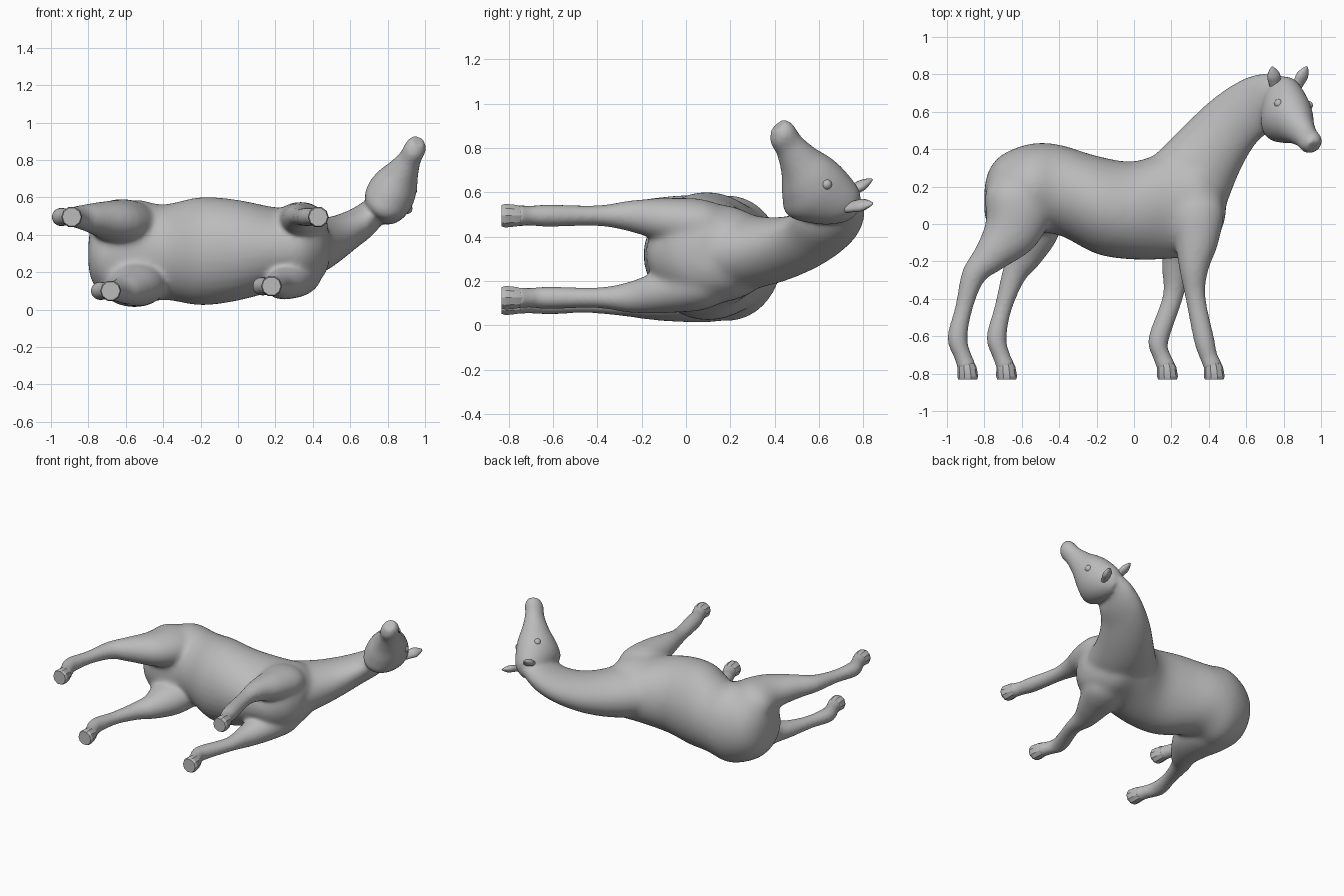
import bpy, bmesh, math
from mathutils import Vector as V

if "Cube" in bpy.data.objects:
    bpy.data.objects.remove(bpy.data.objects["Cube"])

grey = bpy.data.materials.new("plain grey")
grey.use_nodes = True
grey.diffuse_color = (0.5, 0.5, 0.5, 1)
grey.node_tree.nodes["Principled BSDF"].inputs["Base Color"].default_value = (0.5, 0.5, 0.5, 1)


def spline(a, b, c, d, t):
    return 0.5 * (2 * b + (c - a) * t + (2 * a - 5 * b + 4 * c - d) * t * t + (3 * b - a - 3 * c + d) * t ** 3)


def loft(bm, rings, sides=32, steps=4):
    """Skin a smooth closed tube over rings of (centre, half axis, half axis)."""
    n, fine = len(rings), []
    for i in range(n - 1):
        quad = [rings[max(0, min(n - 1, i + k))] for k in (-1, 0, 1, 2)]
        for s in range(steps):
            fine.append([spline(*[q[j] for q in quad], s / steps) for j in range(3)])
    fine.append(rings[-1])
    loops = []
    for c, u, v in fine:
        angles = [2 * math.pi * k / sides for k in range(sides)]
        loops.append([bm.verts.new(c + u * math.cos(a) + v * math.sin(a)) for a in angles])
    faces = [bm.faces.new(loops[0]), bm.faces.new(loops[-1])]
    for a, b in zip(loops, loops[1:]):
        for k in range(sides):
            faces.append(bm.faces.new((a[k], a[(k + 1) % sides], b[(k + 1) % sides], b[k])))
    bmesh.ops.recalc_face_normals(bm, faces=faces)


def finish(name, bm, angle=60):
    mesh = bpy.data.meshes.new(name)
    bm.to_mesh(mesh)
    bm.free()
    mesh.materials.append(grey)
    ob = bpy.data.objects.new(name, mesh)
    bpy.context.collection.objects.link(ob)
    bpy.ops.object.select_all(action='DESELECT')
    ob.select_set(True)
    bpy.context.view_layer.objects.active = ob
    bpy.ops.object.shade_smooth_by_angle(angle=math.radians(angle))
    return ob


def limb(path, depths, widths):
    """Oval rings along a path, given half sizes fore-aft and sideways."""
    rings = []
    for i, p in enumerate(path):
        d = (path[min(len(path) - 1, i + 1)] - path[max(0, i - 1)]).normalized()
        u = d.cross(V((0, 0, 1))).normalized()
        rings.append((p, u * depths[i], u.cross(d) * widths[i]))
    return rings


body = bmesh.new()

# Torso: x, top, bottom, half width
torso = [(-.80, .19, .05, .07), (-.775, .29, -.01, .16), (-.70, .375, -.05, .235),
         (-.55, .43, -.05, .285), (-.4, .425, -.06, .255), (-.2, .365, -.16, .29),
         (0, .335, -.19, .27), (.2, .4, -.185, .225), (.35, .4, -.165, .22),
         (.45, .3, -.07, .16), (.49, .19, .04, .08)]
loft(body, [(V((x, (t + b) / 2, .317 + .025 * x)), V((0, (t - b) / 2, 0)), V((0, 0, w)))
            for x, t, b, w in torso])

# Neck: crest x, y, throat x, y, side centre, half width
neck = [(.1, .36, .44, -.06, .33, .19), (.27, .53, .52, .17, .335, .155), (.42, .67, .59, .33, .37, .128),
        (.57, .77, .66, .44, .43, .11), (.70, .805, .73, .50, .50, .105), (.80, .79, .77, .56, .555, .08)]
loft(body, [(V(((tx + bx) / 2, (ty + by) / 2, z)), V(((tx - bx) / 2, (ty - by) / 2, 0)), V((0, 0, w)))
            for tx, ty, bx, by, z, w in neck])

# Head, turned to the side: centre, half depth, half width
nose = V((.33, -.63, .70)).normalized()
side = V((.85, 0, -.52))
side = (side - nose * side.dot(nose)).normalized()
crown = nose.cross(side)
head = [(.77, .745, .50, .05, .05), (.785, .69, .535, .12, .10), (.807, .588, .597, .167, .13),
        (.84, .545, .665, .143, .12), (.88, .507, .737, .098, .086), (.92, .465, .81, .07, .06),
        (.948, .432, .865, .066, .058), (.96, .415, .902, .04, .038)]
loft(body, [(V((x, y, z)), crown * h, side * w) for x, y, z, h, w in head])

# Each pair of legs shares heights and half sizes, from hip or shoulder to hoof top
hind_y = (.27, .13, -.05, -.18, -.28, -.45, -.61, -.71, -.765)
hind_d = (.10, .19, .15, .092, .064, .046, .053, .046, .05)
hind_w = (.09, .14, .115, .082, .058, .043, .05, .045, .05)
front_y = (.24, .08, -.09, -.25, -.4, -.62, -.71, -.765)
front_d = (.08, .15, .12, .076, .053, .054, .047, .05)
front_w = (.06, .11, .1, .07, .046, .05, .044, .05)
# Leg name, heights, depths, widths, side position at top and bottom, x positions
legs = [
    ("left_hind", hind_y, hind_d, hind_w, .43, .495, (-.56, -.61, -.66, -.775, -.86, -.91, -.944, -.914, -.893)),
    ("right_hind", hind_y, hind_d, hind_w, .18, .10, (-.52, -.56, -.55, -.59, -.645, -.70, -.735, -.707, -.685)),
    ("left_front", front_y, front_d, front_w, .44, .495, (.30, .33, .335, .32, .33, .375, .40, .425)),
    ("right_front", front_y, front_d, front_w, .21, .125, (.30, .30, .265, .225, .205, .13, .15, .175)),
]
for name, ys, depths, widths, z_top, z_low, xs in legs:
    path = [V((x, y, z_top + (z_low - z_top) * min(1, (ys[0] - y) / .5))) for x, y in zip(xs, ys)]
    loft(body, limb(path, depths, widths), 24)

    # Hoof: faceted, flaring towards a flat sole
    bm = bmesh.new()
    loft(bm, [(path[-1] + V((dx, dy, 0)), V((r, 0, 0)), V((0, 0, r)))
              for dx, dy, r in ((-.006, .03, .042), (0, 0, .051), (.004, -.05, .056), (.004, -.067, .05))], 10, 1)
    finish(name + "_hoof", bm, 25)

# Fuse the body shells into one skin
skin = finish("body", body)
mod = skin.modifiers.new("fuse", 'REMESH')
mod.mode = 'VOXEL'
mod.voxel_size = 0.011
mod.use_smooth_shade = True
bpy.ops.object.modifier_apply(modifier="fuse")

# Soften everywhere a little, then blend hips and shoulders into the trunk
trunk = skin.vertex_groups.new(name="trunk")
for v in skin.data.vertices:
    down = min(1, max(0, (v.co.y + .25) / .2))
    ahead = min(1, max(0, (.7 - v.co.x) / .15))
    trunk.add([v.index], down * ahead, 'REPLACE')
for name, rounds, group in (("soften", 6, ""), ("blend", 35, "trunk")):
    mod = skin.modifiers.new(name, 'SMOOTH')
    mod.factor, mod.iterations, mod.vertex_group = 0.5, rounds, group
    bpy.ops.object.modifier_apply(modifier=name)

# Ears: flattened leaf shapes, base to tip
for name, base, tip in (("left_ear", V((.755, .745, .605)), V((.738, .84, .66))),
                        ("right_ear", V((.875, .745, .535)), V((.925, .842, .55)))):
    up = (tip - base).normalized()
    u = up.cross(nose).normalized()
    v = up.cross(u)
    bm = bmesh.new()
    loft(bm, [(base.lerp(tip, t), u * w, v * w * .65)
              for t, w in ((-.2, .03), (.2, .034), (.5, .036), (.8, .022), (1, .006))], 12, 3)
    finish(name, bm)

# Eyes: shallow bumps on both cheeks
for name, s in (("left_eye", -1), ("right_eye", 1)):
    bm = bmesh.new()
    bmesh.ops.create_uvsphere(bm, u_segments=16, v_segments=10, radius=.024)
    bmesh.ops.translate(bm, verts=bm.verts, vec=V((.83, .585, .64)) + crown * .07 + side * s * .09)
    finish(name, bm)
